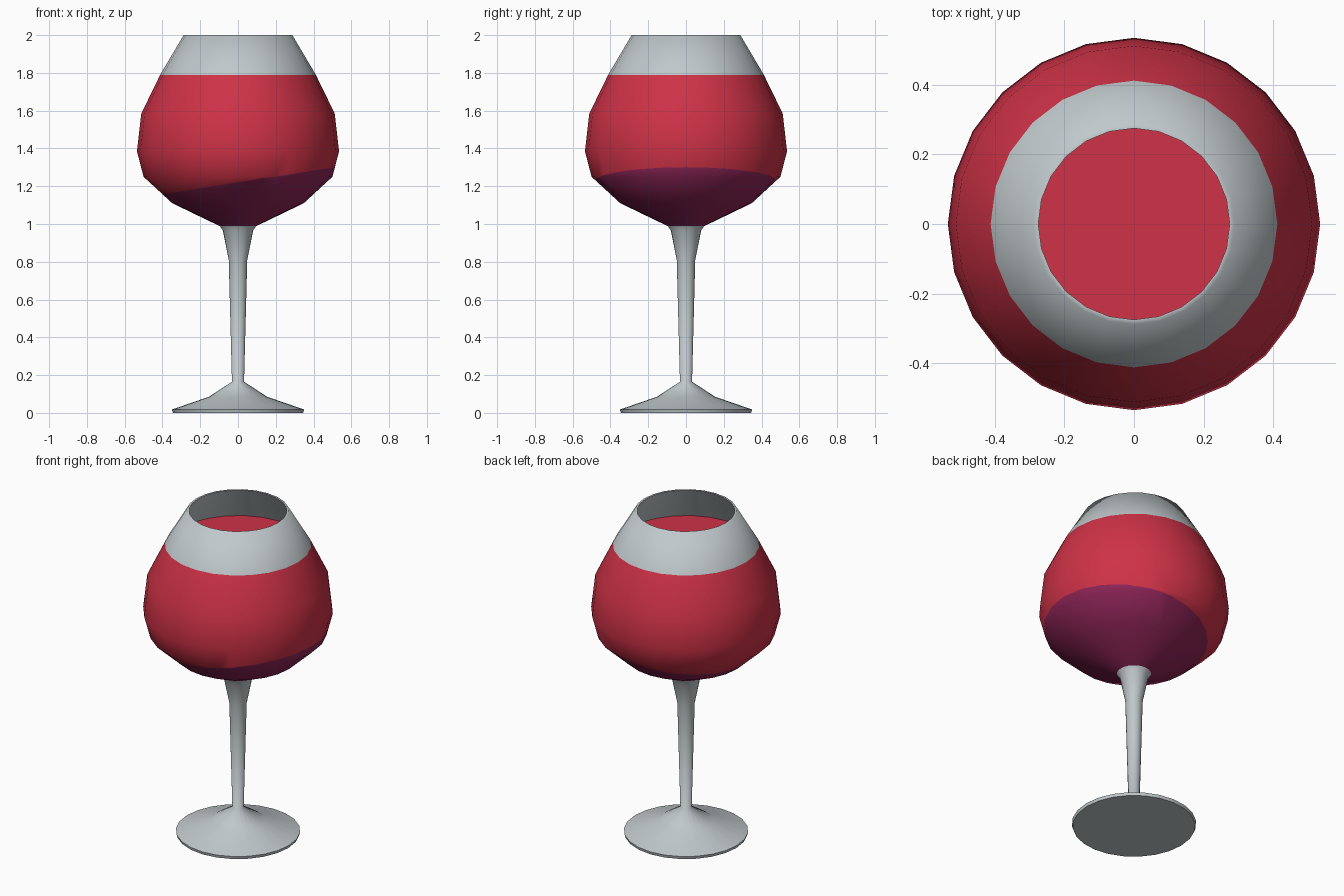
import bpy, bmesh, math
from mathutils import Vector

if "Cube" in bpy.data.objects:
    bpy.data.objects.remove(bpy.data.objects["Cube"])

SIDES = 24
FILL = 1.79                      # height of the wine surface


def material(name, colour):
    m = bpy.data.materials.new(name)
    m.diffuse_color = (*colour, 1)
    m.use_nodes = True
    m.node_tree.nodes["Principled BSDF"].inputs["Base Color"].default_value = m.diffuse_color
    return m


glass = material("pale glass", (0.53, 0.58, 0.60))
red = material("red wine", (0.62, 0.032, 0.062))
purple = material("dark purple wine", (0.27, 0.018, 0.095))


def lathe(profile, cap_start=False):
    """Revolve (radius, height) points around z."""
    bm = bmesh.new()
    rings = []
    for r, z in profile:
        rings.append([bm.verts.new((r * math.cos(2 * math.pi * i / SIDES),
                                    r * math.sin(2 * math.pi * i / SIDES), z))
                      for i in range(SIDES)])
    for a, b in zip(rings, rings[1:]):
        for i in range(SIDES):
            j = (i + 1) % SIDES
            bm.faces.new((a[i], a[j], b[j], b[i]))
    if cap_start:
        bm.faces.new(rings[0][::-1])
    return bm


def finish(bm, name, mats):
    me = bpy.data.meshes.new(name)
    bm.to_mesh(me)
    bm.free()
    for m in mats:
        me.materials.append(m)
    ob = bpy.data.objects.new(name, me)
    bpy.context.collection.objects.link(ob)
    bpy.ops.object.select_all(action='DESELECT')
    ob.select_set(True)
    bpy.context.view_layer.objects.active = ob
    bpy.ops.object.shade_smooth_by_angle(angle=math.radians(65))
    return ob


# Foot and stem
finish(lathe([(0.345, 0), (0.35, 0.018), (0.155, 0.085), (0.032, 0.165),
              (0.049, 0.81), (0.08, 0.965), (0.097, 0.99)], cap_start=True),
       "foot_and_stem", [glass])

# Bowl: outside, rim and inner wall down to the wine
bowl = lathe([(0.095, 0.988), (0.348, 1.11), (0.50, 1.25), (0.535, 1.385),
              (0.512, 1.585), (0.412, FILL), (0.288, 2.0), (0.275, 2.0),
              (0.396, FILL - 0.005)])

# Tilted colour boundary between the purple and red wine
tilt_point = Vector((0, 0, 1.22))
tilt_normal = Vector((-0.157, 0, 1)).normalized()
bmesh.ops.bisect_plane(bowl, geom=bowl.verts[:] + bowl.edges[:] + bowl.faces[:],
                       plane_co=tilt_point, plane_no=tilt_normal)
for f in bowl.faces:
    c = f.calc_center_median()
    if c.z > FILL:
        f.material_index = 0
    elif (c - tilt_point).dot(tilt_normal) > 0:
        f.material_index = 1
    else:
        f.material_index = 2
finish(bowl, "bowl", [glass, red, purple])

# Wine surface
disc = bmesh.new()
bmesh.ops.create_circle(disc, cap_ends=True, segments=SIDES, radius=0.396)
bmesh.ops.translate(disc, verts=disc.verts[:], vec=(0, 0, FILL - 0.003))
finish(disc, "wine_surface", [red])
